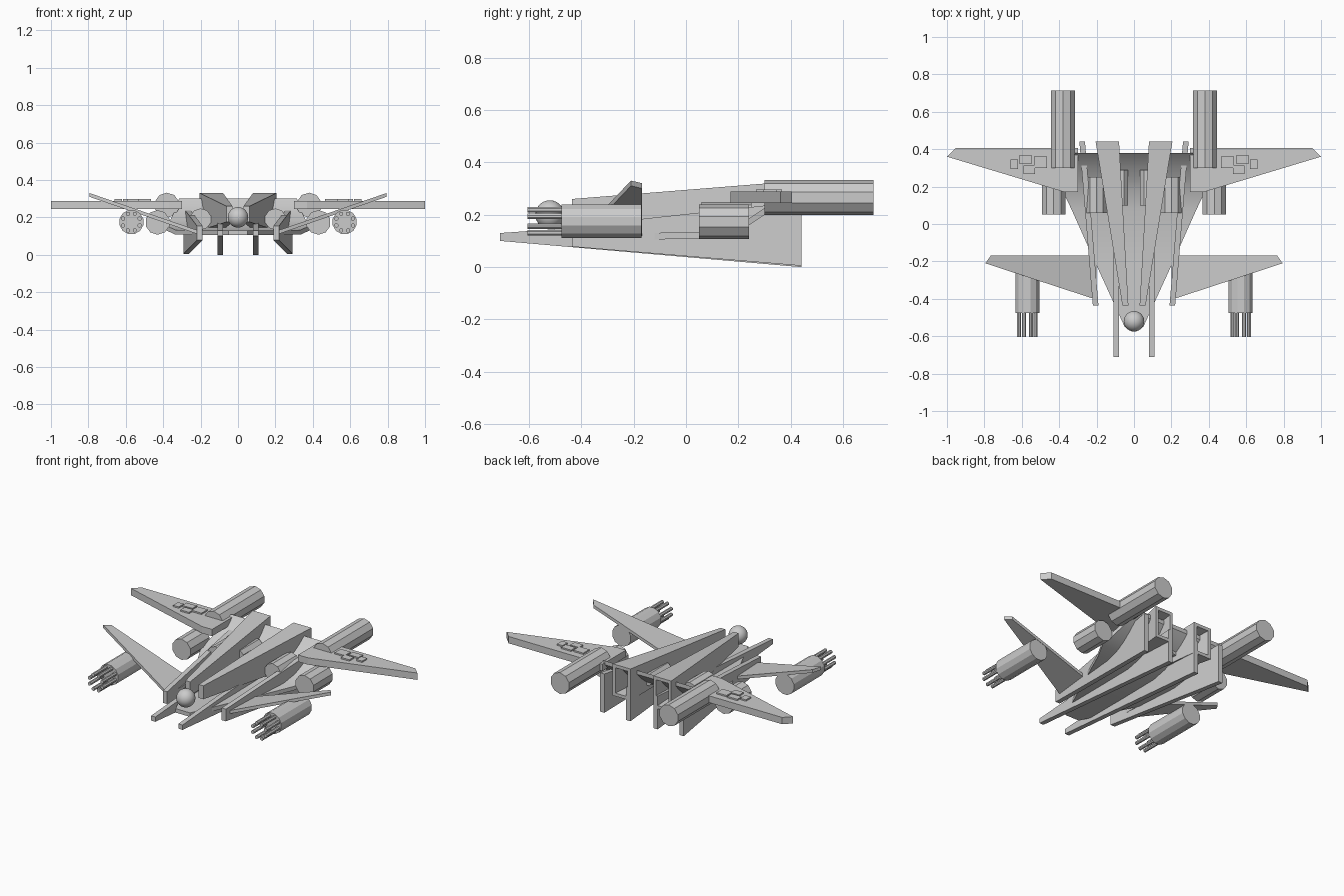
import bpy, bmesh, math
from mathutils import Vector

cube = bpy.data.objects.get("Cube")
if cube:
    bpy.data.objects.remove(cube, do_unlink=True)

grey = bpy.data.materials.new("hull grey")
grey.use_nodes = True
COL = (0.6, 0.6, 0.6, 1)
grey.diffuse_color = COL
grey.node_tree.nodes["Principled BSDF"].inputs["Base Color"].default_value = COL


def finish(name, bm, smooth=None):
    bmesh.ops.recalc_face_normals(bm, faces=bm.faces[:])
    me = bpy.data.meshes.new(name)
    bm.to_mesh(me)
    bm.free()
    me.materials.append(grey)
    ob = bpy.data.objects.new(name, me)
    bpy.context.collection.objects.link(ob)
    if smooth:
        bpy.ops.object.select_all(action='DESELECT')
        ob.select_set(True)
        bpy.context.view_layer.objects.active = ob
        bpy.ops.object.shade_smooth_by_angle(angle=math.radians(smooth))
    return ob


def loft(name, rings, s=1, smooth=None):
    """Skin equal-sized rings of points, cap both ends; s = -1 mirrors in x."""
    bm = bmesh.new()
    vs = [[bm.verts.new((p[0] * s, p[1], p[2])) for p in r] for r in rings]
    n = len(vs[0])
    for a, b in zip(vs, vs[1:]):
        for i in range(n):
            j = (i + 1) % n
            bm.faces.new((a[i], a[j], b[j], b[i]))
    bm.faces.new(vs[0])
    bm.faces.new(vs[-1])
    return finish(name, bm, smooth)


def rect(y, x0, x1, z0, z1):
    return [(x0, y, z0), (x1, y, z0), (x1, y, z1), (x0, y, z1)]


def circle(x, y, z, r, n):
    return [(x + r * math.cos((i + .5) * math.tau / n), y,
             z + r * math.sin((i + .5) * math.tau / n)) for i in range(n)]


def tube(name, x, z, r, y0, y1, s, n=10):
    return loft(name, [circle(x, y0, z, r, n), circle(x, y1, z, r, n)], s)


# Delta hull plate, flat ahead and curving up at the tail: y, half width, z
profile = [(-.55, .05, .105), (-.2, .21, .105), (.08, .335, .108), (.18, .383, .13),
           (.24, .363, .16), (.30, .342, .20), (.345, .328, .237), (.38, .315, .275)]
loft("hull_plate", [rect(y, -w, w, z, z + .025) for y, w, z in profile], smooth=35)

# Nose ball
bm = bmesh.new()
bmesh.ops.create_uvsphere(bm, u_segments=24, v_segments=14, radius=.055)
bmesh.ops.translate(bm, vec=(0, -.52, .2), verts=bm.verts[:])
finish("nose_ball", bm, 40)

for s, side in ((1, "left"), (-1, "right")):
    # Long keel blades and toed-out side fins
    loft(f"keel_blade_{side}", [rect(-.71, .08, .11, .10, .13),
                                rect(.44, .08, .11, 0, .21)], s)
    loft(f"side_fin_{side}", [rect(-.435, .19, .22, .078, .155),
                              rect(.44, .262, .292, .005, .25)], s)

    # Tapered upper boom with an open hollow tail
    front = rect(-.435, .03, .062, .175, .26)
    rear = rect(.44, .08, .205, .13, .33)
    rim = rect(.44, .10, .185, .15, .31)
    deep = [Vector(r) + (Vector(f) - Vector(q)) * .45
            for r, f, q in zip(rim, front, rear)]
    loft(f"upper_boom_{side}", [front, rear, rim, deep], s)

    # Rear main wing
    outline = [(.30, .405), (.955, .405), (1.0, .36), (.37, .17), (.30, .17)]
    loft(f"main_wing_{side}", [[(x, y, z) for x, y in outline] for z in (.245, .288)], s)

    # Raised hatches on the wing
    for i, (x, y, w, d) in enumerate([(.50, .33, .035, .03), (.58, .345, .035, .022),
                                      (.56, .29, .03, .022), (.64, .32, .02, .025)]):
        loft(f"wing_hatch_{side}_{i + 1}", [rect(y - d, x - w, x + w, .287, .297),
                                            rect(y + d, x - w, x + w, .287, .297)], s)

    # Upswept forward wing
    outline = [(.20, -.40), (.23, -.395), (.795, -.21), (.765, -.168), (.20, -.168)]
    lower = [(x, y, .105 + (x - .2) * .345) for x, y in outline]
    loft(f"forward_wing_{side}", [lower, [(x, y, z + .02) for x, y, z in lower]], s)

    # Gun pod with a ring of barrels
    tube(f"gun_pod_{side}", .57, .175, .066, -.475, -.17, s, 12)
    for i in range(8):
        a = (i + .5) * math.tau / 8
        tube(f"gun_barrel_{side}_{i + 1}", .57 + .048 * math.cos(a),
             .175 + .048 * math.sin(a), .0115, -.605, -.47, s, 8)

    # Rear engine, intake drum, and smaller drums along the boom
    tube(f"engine_{side}", .38, .265, .067, .30, .715, s)
    tube(f"intake_drum_{side}", .43, .173, .066, .05, .24, s)
    tube(f"boom_drum_outer_{side}", .20, .19, .058, .06, .25, s)
    tube(f"boom_drum_inner_{side}", .07, .21, .04, .10, .29, s, 8)
